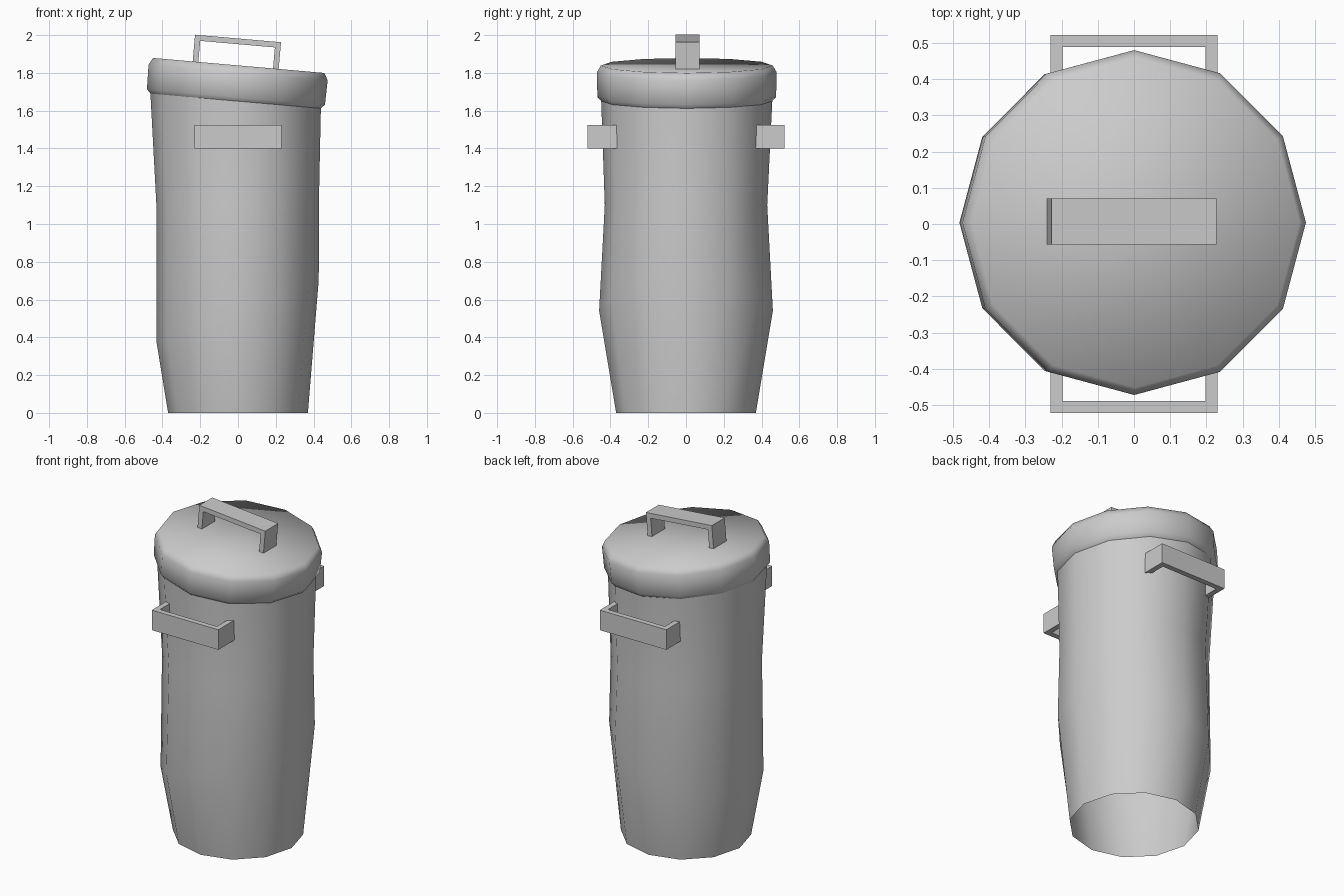
import bpy, bmesh
from math import radians, cos, sin, tau
from mathutils import Matrix, Vector

if "Cube" in bpy.data.objects:
    bpy.data.objects.remove(bpy.data.objects["Cube"])

SIDES = 12
TILT = radians(5)


def finish(bm, name, smooth):
    bmesh.ops.recalc_face_normals(bm, faces=bm.faces[:])
    for f in bm.faces:
        f.smooth = smooth
    me = bpy.data.meshes.new(name)
    bm.to_mesh(me)
    bm.free()
    ob = bpy.data.objects.new(name, me)
    bpy.context.collection.objects.link(ob)
    return ob


def ring_loft(name, rings, cap_top=False):
    """Skin a stack of 12-sided rings: (radius, centre, tilt about y)."""
    bm = bmesh.new()
    loops = []
    for r, centre, tilt in rings:
        m = Matrix.Translation(centre) @ Matrix.Rotation(tilt, 4, 'Y')
        loops.append([bm.verts.new(m @ Vector((r * cos(tau * i / SIDES), r * sin(tau * i / SIDES), 0)))
                      for i in range(SIDES)])
    for a, b in zip(loops, loops[1:]):
        for i in range(SIDES):
            j = (i + 1) % SIDES
            bm.faces.new((a[i], a[j], b[j], b[i]))
    if cap_top:
        bm.faces.new(loops[-1])
    return finish(bm, name, True)


def u_handle(name, width, height, depth, bar, matrix):
    """U-shaped strap: profile in local x/z (open end at z = 0), extruded along y."""
    w, t = width / 2, bar
    pts = [(-w, 0), (-w, height), (w, height), (w, 0),
           (w - t, 0), (w - t, height - t), (t - w, height - t), (t - w, 0)]
    bm = bmesh.new()
    face = bm.faces.new([bm.verts.new((x, -depth / 2, z)) for x, z in pts])
    ext = bmesh.ops.extrude_face_region(bm, geom=[face])
    verts = [v for v in ext['geom'] if isinstance(v, bmesh.types.BMVert)]
    bmesh.ops.translate(bm, vec=(0, depth, 0), verts=verts)
    bm.transform(matrix)
    return finish(bm, name, False)


# Lid frame: origin at the centre of the lid's lower edge
lid_frame = Matrix.Translation((-0.013, 0.004, 1.648)) @ Matrix.Rotation(TILT, 4, 'Y')


def lid_ring(r, z):
    return (r, lid_frame @ Vector((0, 0, z)), TILT)


# Bent body, open at the bottom
ring_loft("body", [
    (0.37, Vector((0, 0, 0)), 0),
    (0.46, Vector((-0.002, 0, 0.54)), radians(-21)),
    (0.43, Vector((-0.002, 0, 1.1)), 0),
    lid_ring(0.453, 0.005),
])

# Tilted lid with rounded rim
ring_loft("lid", [lid_ring(0.45, 0), lid_ring(0.473, 0.025),
                  lid_ring(0.476, 0.155), lid_ring(0.455, 0.192)], cap_top=True)

# Lid handle
u_handle("lid_handle", 0.457, 0.15, 0.127, 0.03,
         lid_frame @ Matrix.Translation((-0.016, 0.003, 0.184)))

# Side handles, front and back
for name, turn in (("front_handle", 0), ("back_handle", 180)):
    m = (Matrix.Rotation(radians(turn), 4, 'Z') @ Matrix.Translation((0, -0.365, 1.462))
         @ Matrix.Rotation(radians(90), 4, 'X'))
    u_handle(name, 0.46, 0.157, 0.125, 0.033, m)
